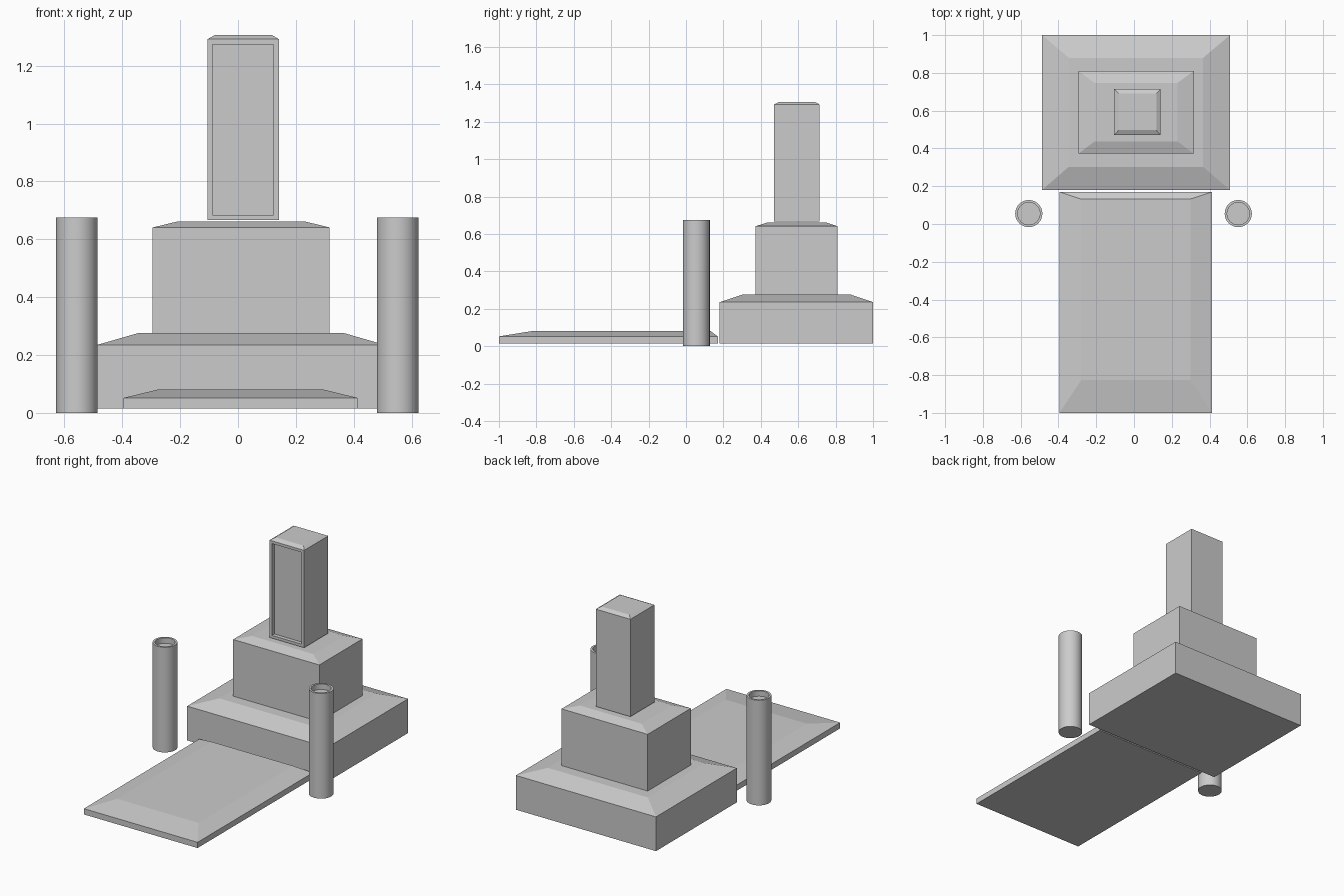
import bpy, bmesh, math

if "Cube" in bpy.data.objects:
    bpy.data.objects.remove(bpy.data.objects["Cube"])


def finish(bm, name):
    bmesh.ops.recalc_face_normals(bm, faces=bm.faces)
    mesh = bpy.data.meshes.new(name)
    bm.to_mesh(mesh)
    bm.free()
    obj = bpy.data.objects.new(name, mesh)
    bpy.context.collection.objects.link(obj)
    return obj


def chamfered_block(name, x, y, z, top_x, top_y, recess=None):
    """Upright block whose top slopes inwards; z = (bottom, shoulder, top)."""
    bm = bmesh.new()
    rings = []
    for (x0, x1), (y0, y1), h in ((x, y, z[0]), (x, y, z[1]), (top_x, top_y, z[2])):
        rings.append([bm.verts.new((a, b, h)) for a, b in
                      ((x0, y0), (x1, y0), (x1, y1), (x0, y1))])
    bm.faces.new(rings[0])
    bm.faces.new(rings[2])
    front = None
    for low, high in zip(rings, rings[1:]):
        for i in range(4):
            j = (i + 1) % 4
            f = bm.faces.new((low[i], low[j], high[j], high[i]))
            front = front or f
    bmesh.ops.recalc_face_normals(bm, faces=bm.faces)
    # Optional framed panel sunk into the front
    if recess:
        border, depth = recess
        bmesh.ops.inset_region(bm, faces=[front], thickness=border)
        panel = bmesh.ops.extrude_face_region(bm, geom=[front])
        verts = [v for v in panel["geom"] if isinstance(v, bmesh.types.BMVert)]
        bmesh.ops.translate(bm, verts=verts, vec=(0, depth, 0))
        if front.is_valid:
            bmesh.ops.delete(bm, geom=[front], context='FACES_ONLY')
    return finish(bm, name)


def vase(name, x, y, profile, sides=32):
    """Turned vessel from a (radius, height) profile, capped at both ends."""
    bm = bmesh.new()
    rings = [[bm.verts.new((x + r * math.cos(math.tau * i / sides),
                            y + r * math.sin(math.tau * i / sides), h))
              for i in range(sides)] for r, h in profile]
    for low, high in zip(rings, rings[1:]):
        for i in range(sides):
            j = (i + 1) % sides
            bm.faces.new((low[i], low[j], high[j], high[i]))
    bm.faces.new(rings[0])
    bm.faces.new(rings[-1])
    obj = finish(bm, name)
    bpy.ops.object.select_all(action='DESELECT')
    obj.select_set(True)
    bpy.context.view_layer.objects.active = obj
    bpy.ops.object.shade_smooth_by_angle(angle=math.radians(35))


# Ground slab in front
chamfered_block("ground_slab", (-0.395, 0.413), (-1.0, 0.17), (0.015, 0.052, 0.08),
                (-0.28, 0.298), (-0.827, 0.132))
# Stepped plinth
chamfered_block("lower_plinth", (-0.487, 0.508), (0.18, 1.0), (0.015, 0.235, 0.276),
                (-0.345, 0.366), (0.303, 0.88))
chamfered_block("upper_plinth", (-0.295, 0.317), (0.372, 0.81), (0.277, 0.641, 0.662),
                (-0.208, 0.23), (0.438, 0.747))
# Upright stone with sunken front panel
chamfered_block("upright_stone", (-0.105, 0.141), (0.47, 0.714), (0.667, 1.292, 1.306),
                (-0.081, 0.118), (0.497, 0.69), recess=(0.025, 0.025))
# Pair of hollow vases
for side, cx in (("left", -0.557), ("right", 0.552)):
    vase(side + "_vase", cx, 0.055,
         [(0.072, 0.0), (0.072, 0.675), (0.059, 0.675), (0.059, 0.64)])
